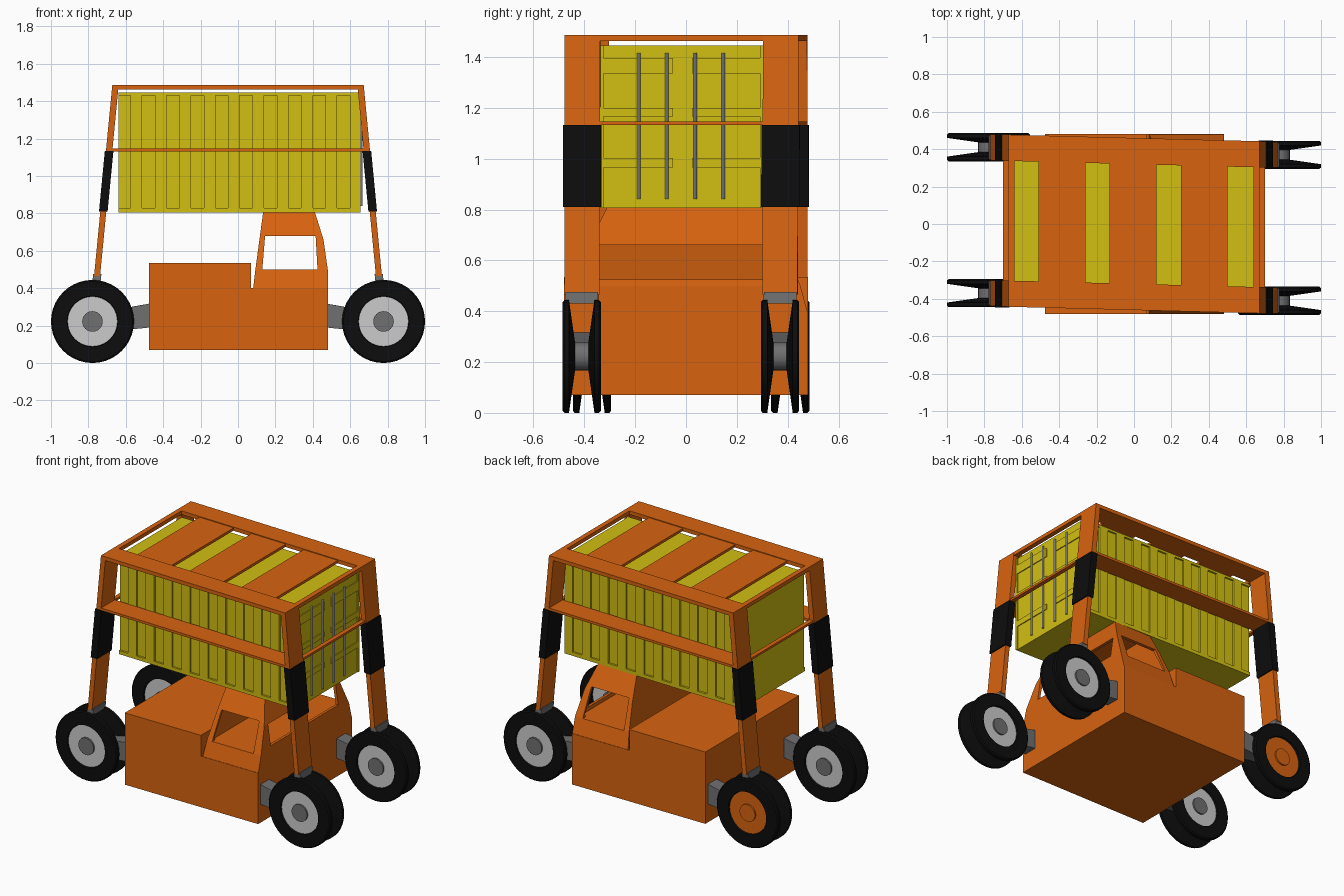
import bpy, bmesh, math
from mathutils import Vector, Matrix

if "Cube" in bpy.data.objects:
    bpy.data.objects.remove(bpy.data.objects["Cube"])

SHEAR = -0.026  # the lifting frame sits slightly skewed over the body


def mat(name, rgb):
    m = bpy.data.materials.new(name)
    m.diffuse_color = (*rgb, 1)
    m.use_nodes = True
    m.node_tree.nodes["Principled BSDF"].inputs["Base Color"].default_value = m.diffuse_color
    return m


ORANGE = mat("orange_paint", (0.68, 0.125, 0.005))
YELLOW = mat("yellow_paint", (0.64, 0.52, 0.006))
BLACK = mat("black_rubber", (0.004, 0.004, 0.004))
LIGHT = mat("light_grey_metal", (0.60, 0.60, 0.60))
DARK = mat("dark_grey_metal", (0.16, 0.16, 0.16))


def finish(name, bm, material, skew=False):
    bmesh.ops.recalc_face_normals(bm, faces=bm.faces)
    if skew:
        for v in bm.verts:
            v.co.y += SHEAR * v.co.x
    me = bpy.data.meshes.new(name)
    bm.to_mesh(me)
    bm.free()
    me.materials.append(material)
    ob = bpy.data.objects.new(name, me)
    bpy.context.collection.objects.link(ob)
    return ob


def boxes(name, limits, material, skew=False):
    """One object from boxes given as (x0, x1, y0, y1, z0, z1)."""
    bm = bmesh.new()
    for x0, x1, y0, y1, z0, z1 in limits:
        m = Matrix.Translation(((x0 + x1) / 2, (y0 + y1) / 2, (z0 + z1) / 2))
        m = m @ Matrix.Diagonal((abs(x1 - x0), abs(y1 - y0), abs(z1 - z0), 1))
        bmesh.ops.create_cube(bm, size=1, matrix=m)
    return finish(name, bm, material, skew)


def hull(name, pts, material, skew=False):
    bm = bmesh.new()
    for p in pts:
        bm.verts.new(p)
    bmesh.ops.convex_hull(bm, input=bm.verts)
    bmesh.ops.dissolve_limit(bm, angle_limit=0.01, verts=bm.verts, edges=bm.edges)
    return finish(name, bm, material, skew)


def lathe(name, profile, center, material, steps=40):
    """Spin (radius, y offset) points round the y axis."""
    bm = bmesh.new()
    vs = [bm.verts.new((r, y, 0)) for r, y in profile]
    es = [bm.edges.new((a, b)) for a, b in zip(vs, vs[1:])]
    bmesh.ops.spin(bm, geom=vs + es, cent=(0, 0, 0), axis=(0, 1, 0),
                   angle=2 * math.pi, steps=steps)
    bmesh.ops.remove_doubles(bm, verts=bm.verts, dist=1e-5)
    bmesh.ops.translate(bm, vec=center, verts=bm.verts)
    ob = finish(name, bm, material)
    bpy.context.view_layer.objects.active = ob
    ob.select_set(True)
    bpy.ops.object.shade_smooth_by_angle(angle=math.radians(30))
    ob.select_set(False)
    return ob


def cut(ob, cutters):
    for c in cutters:
        m = ob.modifiers.new("cut", 'BOOLEAN')
        m.operation, m.solver, m.object = 'DIFFERENCE', 'EXACT', c
        c.hide_render = True
    bpy.context.view_layer.update()
    ev = ob.evaluated_get(bpy.context.evaluated_depsgraph_get())
    me = bpy.data.meshes.new_from_object(ev)
    ob.modifiers.clear()
    ob.data = me
    for c in cutters:
        bpy.data.objects.remove(c)


# Body: high engine deck on the left, lower floor under the cab
boxes("body", [(-0.475, 0.07, -0.48, 0.48, 0.07, 0.535)], ORANGE)
boxes("cab_base", [(0.07, 0.48, -0.48, 0.48, 0.07, 0.40)], ORANGE)

# Cab: tapered shell, hollow, with side windows and open windscreen
rings = [(0.39, 0.08, 0.48, 0.48), (0.50, 0.093, 0.48, 0.45),
         (0.66, 0.115, 0.457, 0.385), (0.81, 0.135, 0.41, 0.31)]


def ring_points(t, zs):
    out = []
    for (z, x0, x1, y), zz in zip(rings, zs):
        out += [(x, s * (y - t), zz) for x in (x0 + t, x1 - t) for s in (-1, 1)]
    return out


cab = hull("cab", ring_points(0, [r[0] for r in rings]), ORANGE)
hollow = hull("cab_hollow_cutter", ring_points(0.02, [0.495, 0.52, 0.66, 0.79])[4:]
              + [(x, y, 0.5) for x in (0.115, 0.46) for y in (-0.42, 0.42)], ORANGE)
side = hull("side_window_cutter", [(x, y, z) for x, z in
            ((0.13, 0.50), (0.425, 0.50), (0.415, 0.68), (0.145, 0.68))
            for y in (-0.7, 0.7)], ORANGE)
screen = boxes("windscreen_cutter", [(0.3, 0.6, -0.345, 0.345, 0.525, 0.66)], ORANGE)
cut(cab, [hollow, side, screen])


# Legs, wheels and axle arms at the four corners
def leg_x(z):
    return 0.753 - 0.0964 * (z - 0.47)


def leg(name, sx, sy, z0, z1, tx, ty, material):
    hull(name, [(sx * (leg_x(z) + a * tx), sy * 0.39 + b * ty, z)
                for z in (z0, z1) for a in (-1, 1) for b in (-1, 1)], material, True)


WX, WZ, R = 0.778, 0.222, 0.222
for sx, side_name in ((-1, "left"), (1, "right")):
    for sy, end_name in ((-1, "front"), (1, "back")):
        tag = f"{end_name}_{side_name}"
        leg(f"{tag}_lower_leg", sx, sy, 0.465, 0.83, 0.016, 0.069, ORANGE)
        leg(f"{tag}_leg_sleeve", sx, sy, 0.81, 1.132, 0.023, 0.075, BLACK)
        leg(f"{tag}_upper_leg", sx, sy, 1.12, 1.487, 0.017, 0.07, ORANGE)
        leg(f"{tag}_leg_foot", sx, sy, 0.43, 0.475, 0.022, 0.064, DARK)
        cy = sy * 0.39 + SHEAR * sx * WX
        center = Vector((sx * WX, cy, WZ))
        # twin tyres, thin at the tread and thick at the hub
        for d, tyre in ((-1, "a"), (1, "b")):
            outer = (d == sy)
            odd = outer and tag == "back_left"
            lathe(f"{tag}_tyre_{tyre}", [(0.04, d * 0.024), (R, d * 0.050),
                  (R, d * 0.068), (R - 0.008, d * 0.075), (0.136, d * 0.075),
                  (0.132, d * 0.060), (0.04, d * 0.058), (0.04, d * 0.024)],
                  center, BLACK)
            lathe(f"{tag}_rim_{tyre}", [(0, d * 0.055), (0.133, d * 0.055),
                  (0.133, d * 0.064), (0, d * 0.064)], center, ORANGE if odd else LIGHT)
            lathe(f"{tag}_hub_{tyre}", [(0, d * 0.060), (0.055, d * 0.060),
                  (0.055, d * 0.074), (0, d * 0.074)], center, ORANGE if odd else DARK, 24)
        lathe(f"{tag}_axle", [(0, -0.05), (0.055, -0.05), (0.055, 0.05), (0, 0.05)],
              center, DARK, 24)
        # arm from body to axle
        hull(f"{tag}_axle_arm", [(sx * x, cy + b * w, z) for x, w, z in
             ((0.47, 0.045, 0.19), (0.47, 0.045, 0.318), (0.565, 0.045, 0.18),
              (0.565, 0.045, 0.30), (0.74, 0.022, 0.19), (0.74, 0.022, 0.27))
             for b in (-1, 1)], DARK)

# Lifting frame: broad side rails, slim end rails, three cross plates on top
for s, nm in ((-1, "front"), (1, "back")):
    y0, y1 = s * 0.32, s * 0.46
    boxes(f"{nm}_top_rail", [(-0.67, 0.67, y0, y1, 1.463, 1.487)], ORANGE, True)
    boxes(f"{nm}_middle_rail", [(-0.69, 0.69, y0, y1, 1.131, 1.147)], ORANGE, True)
for s, nm in ((-1, "left"), (1, "right")):
    boxes(f"{nm}_top_rail", [(s * 0.64, s * 0.672, -0.33, 0.33, 1.463, 1.487)], ORANGE, True)
    boxes(f"{nm}_middle_rail", [(s * 0.672, s * 0.70, -0.33, 0.33, 1.133, 1.147)], ORANGE, True)
boxes("cross_plates", [(x, x + 0.25, -0.325, 0.325, 1.465, 1.482)
                       for x in (-0.51, -0.13, 0.25)], ORANGE, True)

# Container: core with edge rails and upright ribs leaving recessed panels
X0, X1, Y, Z0, Z1 = -0.64, 0.65, 0.322, 0.805, 1.445
boxes("container_core", [(X0, X1, -Y + 0.012, Y - 0.012, Z0, Z1)], YELLOW, True)
for s, nm in ((-1, "front"), (1, "back")):
    y0, y1 = s * (Y - 0.014), s * Y
    parts = [(X0, X1, y0, y1, Z0, 0.828), (X0, X1, y0, y1, 1.43, Z1)]
    for i in range(10):
        x = -0.574 + i * 0.1303
        parts.append((x, min(x + 0.062, X1), y0, y1, 0.828, 1.43))
    boxes(f"container_{nm}_ribs", parts, YELLOW, True)

# Door end: raised cross ribs and four lock bars
parts = [(X1 - 0.01, X1 + 0.006, y0, y1, z0, z1)
         for y0, y1 in ((-0.31, -0.035), (0.04, 0.31))
         for z0, z1 in ((1.335, 1.395), (1.165, 1.20), (0.965, 1.003))]
boxes("container_door_ribs", parts, YELLOW, True)
boxes("container_door_frame", [(X1 - 0.01, X1 + 0.006, -Y, -Y + 0.014, Z0, Z1),
                               (X1 - 0.01, X1 + 0.006, Y - 0.014, Y, Z0, Z1)], YELLOW, True)
bm = bmesh.new()
for y in (-0.168, -0.058, 0.053, 0.163):
    bmesh.ops.create_cone(bm, cap_ends=True, segments=10, radius1=0.007, radius2=0.007,
                          depth=0.575, matrix=Matrix.Translation((0.660, y, 1.128)))
finish("container_lock_bars", bm, LIGHT, True)
